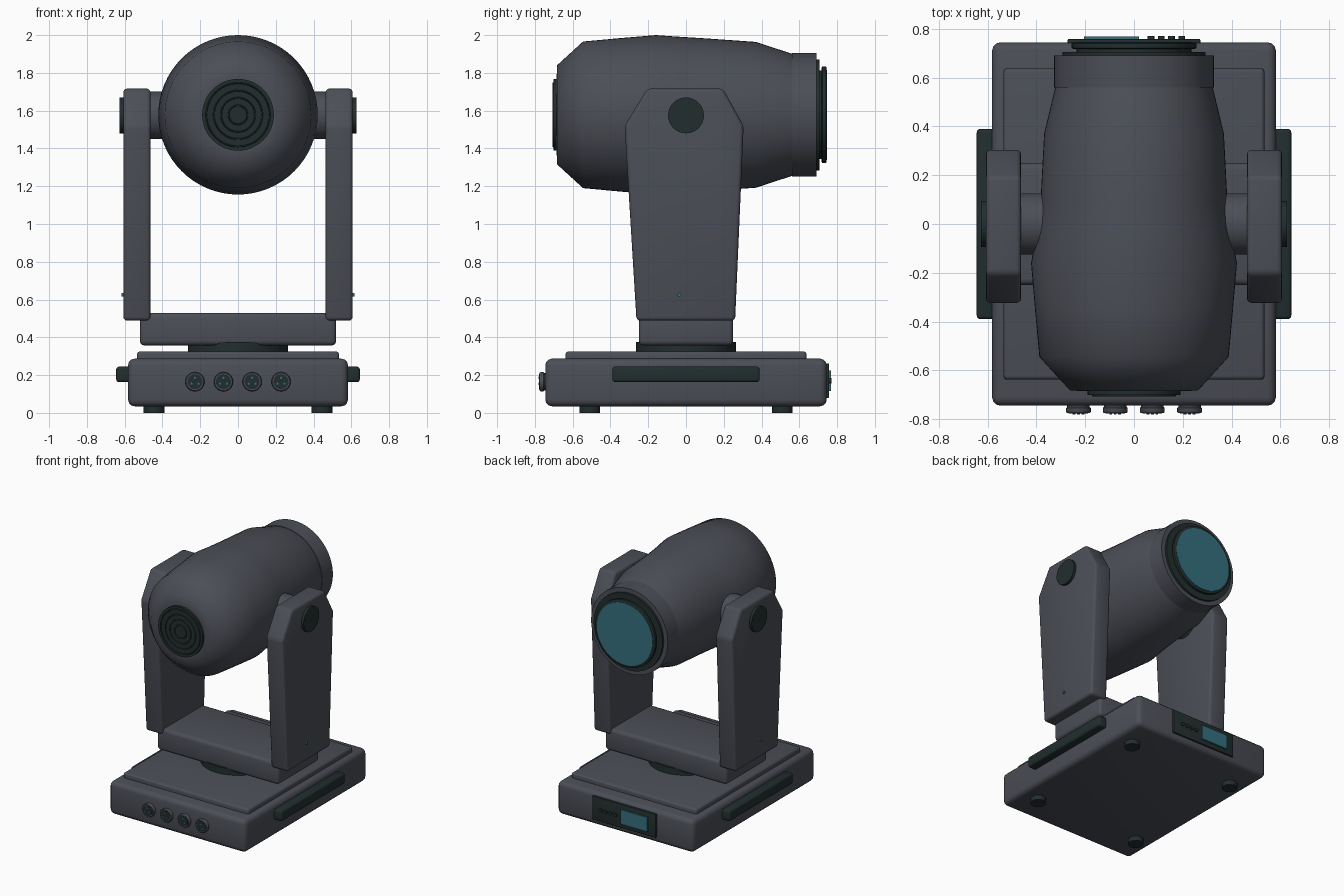
import bpy, bmesh, math
from mathutils import Matrix, Vector

if "Cube" in bpy.data.objects:
    bpy.data.objects.remove(bpy.data.objects["Cube"])


def material(name, rgb):
    m = bpy.data.materials.new(name)
    m.diffuse_color = (*rgb, 1)
    m.use_nodes = True
    m.node_tree.nodes["Principled BSDF"].inputs["Base Color"].default_value = m.diffuse_color
    return m


GREY = material("housing_grey", (0.072, 0.077, 0.095))
DARK = material("dark_trim", (0.016, 0.027, 0.027))
TEAL = material("teal_glass", (0.035, 0.16, 0.21))

# Rotations taking local z to a world axis
AXES = {
    "x": Matrix.Rotation(math.pi / 2, 4, "Y"),
    "y": Matrix.Rotation(-math.pi / 2, 4, "X"),
    "z": Matrix.Identity(4),
}


def finish(bm, name, mat, angle=40):
    bmesh.ops.recalc_face_normals(bm, faces=bm.faces)
    mesh = bpy.data.meshes.new(name)
    bm.to_mesh(mesh)
    bm.free()
    mesh.materials.append(mat)
    ob = bpy.data.objects.new(name, mesh)
    bpy.context.collection.objects.link(ob)
    bpy.ops.object.select_all(action="DESELECT")
    ob.select_set(True)
    bpy.context.view_layer.objects.active = ob
    bpy.ops.object.shade_smooth_by_angle(angle=math.radians(angle))
    return ob


def bevel(bm, width, segments=3):
    if width:
        bmesh.ops.bevel(bm, geom=bm.edges[:], offset=width, segments=segments,
                        profile=0.5, affect="EDGES", clamp_overlap=True)


def box(name, lo, hi, mat, round_by=0.0):
    lo, hi = Vector(lo), Vector(hi)
    bm = bmesh.new()
    bmesh.ops.create_cube(bm, size=1)
    for v in bm.verts:
        v.co = (lo + hi) / 2 + Vector(a * b for a, b in zip(v.co, hi - lo))
    bevel(bm, round_by)
    return finish(bm, name, mat)


def lathe(name, profile, centre, axis, mat, sides=48, angle=40):
    """Spin (along, radius[, x scale]) points about an axis, capping both ends."""
    bm = bmesh.new()
    rings = []
    for along, r, *sx in profile:
        ring = []
        for i in range(sides):
            t = math.tau * i / sides
            p = AXES[axis] @ Vector((r * math.cos(t), r * math.sin(t), along))
            p.x *= sx[0] if sx else 1
            ring.append(bm.verts.new(p + Vector(centre)))
        rings.append(ring)
    for a, b in zip(rings, rings[1:]):
        for i in range(sides):
            j = (i + 1) % sides
            bm.faces.new((a[i], a[j], b[j], b[i]))
    bm.faces.new(rings[0])
    bm.faces.new(rings[-1])
    return finish(bm, name, mat, angle)


def disc(name, a, b, r, centre, axis, mat, sides=48):
    return lathe(name, [(a, r), (b, r)], centre, axis, mat, sides)


# Base housing with raised top plate
box("base", (-0.582, -0.745, 0.035), (0.582, 0.745, 0.287), GREY, 0.035)
box("base_top_plate", (-0.535, -0.638, 0.25), (0.535, 0.638, 0.325), GREY, 0.016)

# Feet and side handles
for sx in (-1, 1):
    for sy in (-1, 1):
        disc("foot", 0, 0.05, 0.055, (sx * 0.445, sy * 0.51, 0), "z", DARK, 24)
    xs = sorted((sx * 0.56, sx * 0.645))
    box("carry_handle", (xs[0], -0.39, 0.163), (xs[1], 0.39, 0.245), DARK, 0.015)

# Row of sockets with pins on the front of the base
for x in (-0.228, -0.077, 0.075, 0.228):
    c = (x, 0, 0.165)
    lathe("socket_ring", [(-0.775, 0.038), (-0.775, 0.047), (-0.77, 0.051),
                          (-0.755, 0.051), (-0.75, 0.046), (-0.735, 0.046)],
          c, "y", GREY, 24)
    disc("socket_face", -0.777, -0.76, 0.04, c, "y", DARK, 24)
    for k in range(3):
        t = math.radians(90 + 120 * k)
        pin = (x + 0.021 * math.cos(t), 0, 0.165 + 0.021 * math.sin(t))
        disc("socket_pin", -0.781, -0.77, 0.006, pin, "y", TEAL, 8)

# Control panel on the back of the base
box("control_panel", (-0.272, 0.735, 0.08), (0.272, 0.758, 0.262), DARK, 0.004)
box("display", (-0.205, 0.75, 0.115), (0.02, 0.768, 0.225), TEAL)
for i in range(4):
    disc("panel_button", 0.75, 0.77, 0.014, (0.07 + 0.042 * i, 0, 0.17), "y", DARK, 16)

# Turntable and yoke crossbar
disc("turntable", 0.31, 0.375, 0.265, (0, 0, 0), "z", DARK)
box("yoke_crossbar", (-0.52, -0.25, 0.357), (0.52, 0.25, 0.53), GREY, 0.025)

# Yoke arms with pivots
arm_outline = [(-0.262, 0.488), (0.26, 0.488), (0.305, 1.52), (0.195, 1.717),
               (-0.205, 1.717), (-0.325, 1.52)]
for s in (-1, 1):
    bm = bmesh.new()
    inner = [bm.verts.new((s * 0.463, y, z)) for y, z in arm_outline]
    outer = [bm.verts.new((s * 0.607, y, z)) for y, z in arm_outline]
    bm.faces.new(inner)
    bm.faces.new(outer)
    for i in range(6):
        j = (i + 1) % 6
        bm.faces.new((inner[i], inner[j], outer[j], outer[i]))
    bevel(bm, 0.02)
    finish(bm, "yoke_arm", GREY)
    disc("tilt_hub", s * 0.33, s * 0.48, 0.126, (0, 0, 1.575), "x", GREY)
    disc("pivot_cap", s * 0.59, s * 0.627, 0.095, (0, 0, 1.575), "x", DARK, 32)
    disc("status_light", s * 0.6, s * 0.617, 0.01, (0, -0.035, 0.625), "x", TEAL, 12)

# Lamp head, slightly pinched between the arms
HEAD = (0, 0, 1.578)
lathe("lamp_head", [(-0.685, 0.19), (-0.683, 0.262), (-0.545, 0.388),
                    (-0.35, 0.406), (-0.16, 0.422), (-0.03, 0.413, 0.965),
                    (0.1, 0.405, 0.945), (0.37, 0.386, 0.955), (0.565, 0.322)],
      HEAD, "y", GREY, 64, 55)

# Front barrel, bezel and lens
disc("lens_barrel", 0.56, 0.69, 0.327, HEAD, "y", GREY, 64)
disc("lens_bezel", 0.68, 0.706, 0.294, HEAD, "y", DARK, 64)
disc("lens_neck", 0.70, 0.725, 0.235, HEAD, "y", DARK)
lathe("lens_ring", [(0.718, 0.25), (0.722, 0.256), (0.74, 0.256), (0.744, 0.25)],
      HEAD, "y", DARK, 64)
disc("lens_glass", 0.735, 0.747, 0.238, HEAD, "y", TEAL, 64)

# Rear vent with concentric ridges
vent = [(-0.67, 0.19), (-0.702, 0.19)]
for r in (0.168, 0.128, 0.09, 0.05):
    vent += [(-0.702, r + 0.004), (-0.708, r + 0.002), (-0.708, r - 0.002),
             (-0.702, r - 0.004)]
lathe("rear_vent", vent, HEAD, "y", DARK, 48, 25)
